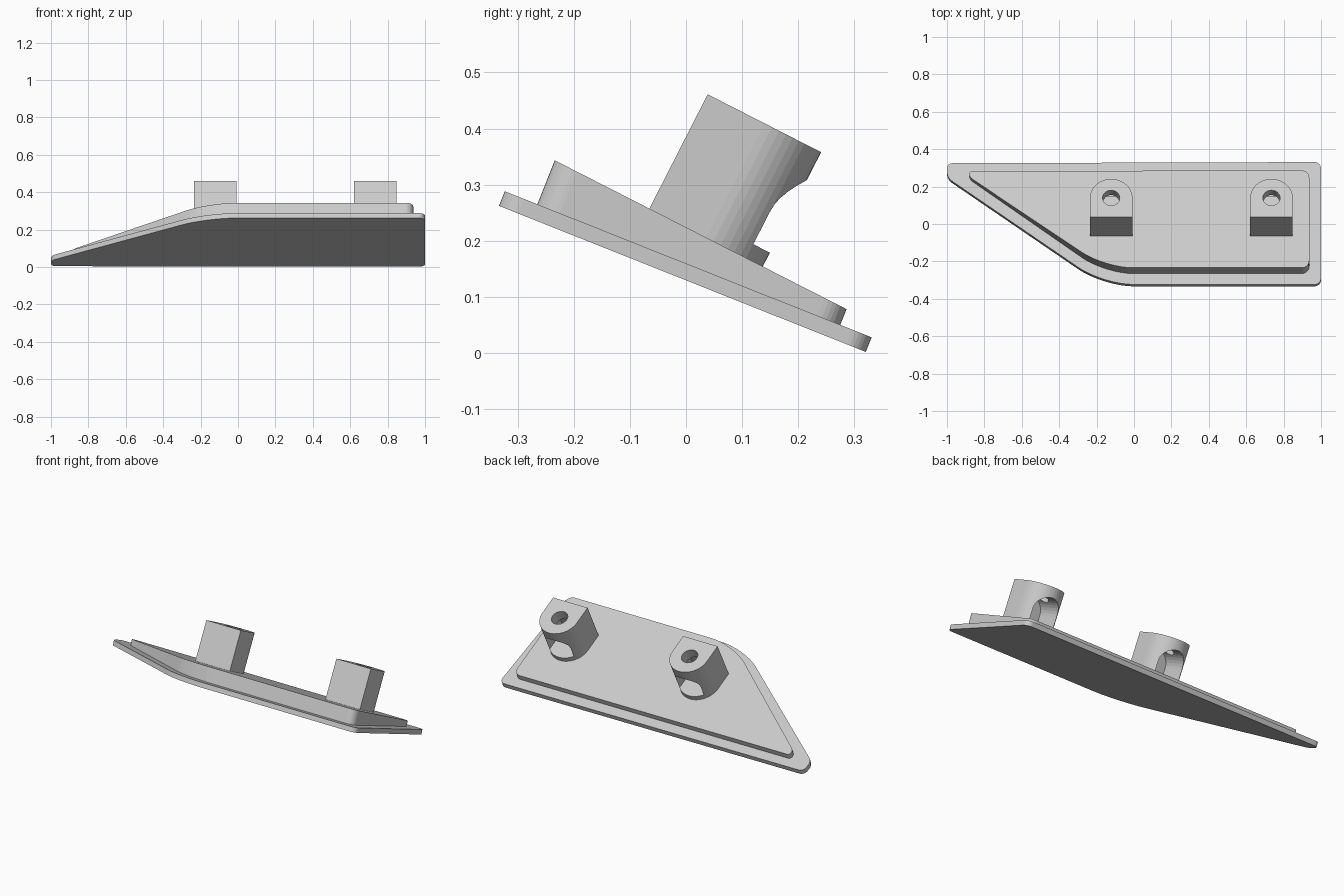
import bpy, bmesh, math
from mathutils import Vector, Matrix

if "Cube" in bpy.data.objects:
    bpy.data.objects.remove(bpy.data.objects["Cube"])

SLOPE = 0.398                                  # base plate slope
N = Vector((0, SLOPE, 1)).normalized()         # base plate normal


def plate_z(y):
    return 0.028 + (0.331 - y) * SLOPE


def rounded(corners, segs=8):
    """Outline from (x, y, cut distance) corners, each one blended."""
    pts = []
    for i, (x, y, d) in enumerate(corners):
        p = Vector((x, y))
        a = p + (Vector(corners[i - 1][:2]) - p).normalized() * d
        b = p + (Vector(corners[(i + 1) % len(corners)][:2]) - p).normalized() * d
        for k in range(segs + 1):
            t = k / segs
            w = 0.72                            # weight giving near-circular arcs
            c = ((1 - t) ** 2, 2 * w * t * (1 - t), t * t)
            pts.append((a * c[0] + p * c[1] + b * c[2]) / sum(c))
    return pts


def loft(name, low, high):
    """Solid between two matching loops."""
    bm = bmesh.new()
    a = [bm.verts.new(p) for p in low]
    b = [bm.verts.new(p) for p in high]
    n = len(a)
    bm.faces.new(a[::-1])
    bm.faces.new(b)
    for i in range(n):
        j = (i + 1) % n
        bm.faces.new((a[i], a[j], b[j], b[i]))
    bmesh.ops.recalc_face_normals(bm, faces=bm.faces)
    me = bpy.data.meshes.new(name)
    bm.to_mesh(me)
    bm.free()
    ob = bpy.data.objects.new(name, me)
    bpy.context.collection.objects.link(ob)
    return ob


def cut(ob, cutter):
    m = ob.modifiers.new("cut", 'BOOLEAN')
    m.operation, m.solver, m.object = 'DIFFERENCE', 'EXACT', cutter
    bpy.context.view_layer.objects.active = ob
    bpy.ops.object.modifier_apply(modifier=m.name)
    bpy.data.objects.remove(cutter)


# Sloping base plate
outline = rounded([(-1, 0.248, 0.03), (-0.164, -0.323, 0.16), (1, -0.323, 0.035),
                   (1, 0.331, 0.035), (-1, 0.325, 0.03)])
top = [Vector((p.x, p.y, plate_z(p.y))) for p in outline]
loft("base_plate", [p - N * 0.028 for p in top], top)

# Raised wedge, its top tilted more steeply than the plate
inner = rounded([(-0.88, 0.238, 0.018), (-0.155, -0.265, 0.15), (0.937, -0.265, 0.04),
                 (0.937, 0.275, 0.04), (-0.88, 0.272, 0.016)])
low = [Vector((p.x, p.y, plate_z(p.y))) for p in inner]
high = [p + N * ((0.344 - 0.51 * (p.y + 0.235) - p.z) / (N.z + 0.51 * N.y)) for p in low]
loft("raised_wedge", low, high)

# Screw posts: D-shaped, with a screw hole and an arched slot open to the rear
R, H = 0.1135, 0.228
section = [(-R, 0), (R, 0)] + [(R * math.cos(math.pi * k / 24), R + R * math.sin(math.pi * k / 24))
                               for k in range(25)]
circle = [(0.046 * math.cos(math.tau * k / 24), R + 0.046 * math.sin(math.tau * k / 24))
          for k in range(24)]
arch = [(-0.08, 0.027), (0.08, 0.027)] + [(0.08 * math.cos(math.pi * k / 16),
                                           0.092 + 0.08 * math.sin(math.pi * k / 16)) for k in range(17)]
for x in (-0.122, 0.735):
    post = loft("screw_post", [(a, b, -0.004) for a, b in section], [(a, b, H) for a, b in section])
    cut(post, loft("slot", [(a, 0.04, b) for a, b in arch], [(a, 0.3, b) for a, b in arch]))
    cut(post, loft("hole", [(a, b, 0.1) for a, b in circle], [(a, b, 0.3) for a, b in circle]))
    post.data.transform(Matrix.Translation((x, -0.065, 0.258)) @
                        Matrix.Rotation(-math.atan(0.51), 4, 'X'))
